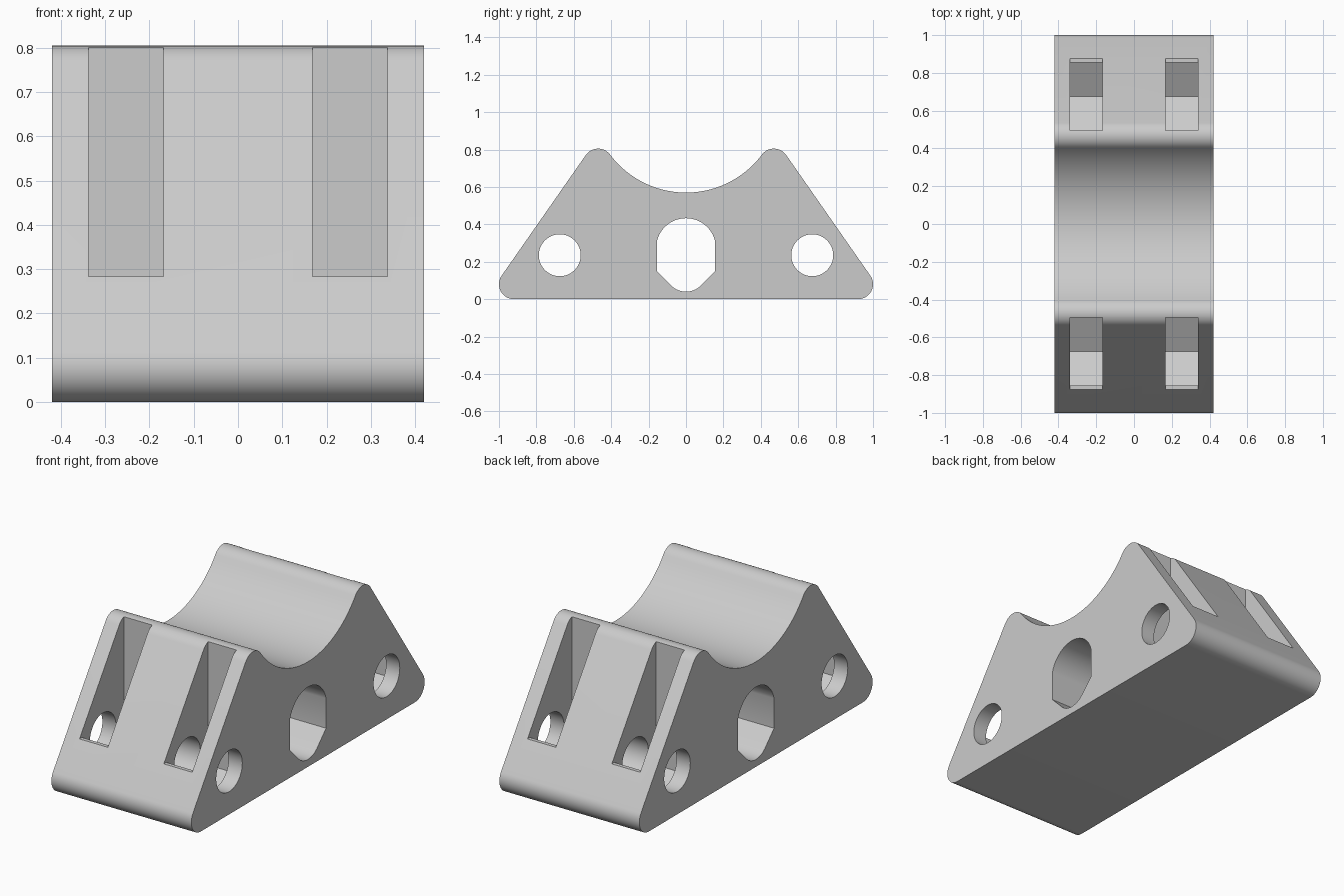
import bpy, bmesh
from math import cos, sin, radians

if "Cube" in bpy.data.objects:
    bpy.data.objects.remove(bpy.data.objects["Cube"])

GREY = (0.6, 0.6, 0.6, 1)
mat = bpy.data.materials.new("light_grey")
mat.use_nodes = True
mat.diffuse_color = GREY
mat.node_tree.nodes["Principled BSDF"].inputs["Base Color"].default_value = GREY


def arc(y, z, r, start, end, n):
    """Points on an arc in the side plane, angles in degrees."""
    angles = [radians(start + (end - start) * i / n) for i in range(n + 1)]
    return [(y + r * cos(a), z + r * sin(a)) for a in angles]


def mirrored(points):
    """Close a half profile by mirroring it across y = 0."""
    return points + [(-y, z) for y, z in reversed(points) if abs(y) > 1e-5]


def prism(name, points, x0, x1):
    """Extrude a side profile along x."""
    bm = bmesh.new()
    face = bm.faces.new([bm.verts.new((x0, y, z)) for y, z in points])
    new = bmesh.ops.extrude_face_region(bm, geom=[face])["geom"]
    bmesh.ops.translate(bm, vec=(x1 - x0, 0, 0),
                        verts=[v for v in new if isinstance(v, bmesh.types.BMVert)])
    bmesh.ops.recalc_face_normals(bm, faces=bm.faces)
    mesh = bpy.data.meshes.new(name)
    bm.to_mesh(mesh)
    bm.free()
    mesh.materials.append(mat)
    obj = bpy.data.objects.new(name, mesh)
    bpy.context.collection.objects.link(obj)
    return obj


# Saddle block: rounded feet, rounded horns and a round cradle
SLOPE = 35
half = arc(0.92, 0.08, 0.08, -90, SLOPE, 16)
half += arc(0.47, 0.725, 0.08, SLOPE, 143, 14)
half += arc(0, 1.0775, 0.5075, -36.9, -90, 24)[1:]
block = prism("saddle_block", mirrored(half), -0.42, 0.42)

# Central passage: round top, straight sides, tapered round bottom
passage = arc(0, 0.152, 0.112, -90, -48, 6)
passage += [(0.155, 0.15)] + arc(0, 0.273, 0.16, 14, 90, 12)
cutters = [prism("passage_cutter", mirrored(passage), -0.6, 0.6)]

# Bolt holes and hexagonal nut pockets opening through both slopes
pocket = [(0.495, 0.131), (0.675, 0.027), (0.855, 0.131), (0.855, 0.283),
          (1.1, 0.283), (1.1, 1), (0.495, 1)]
for side in (-1, 1):
    hole = arc(side * 0.675, 0.235, 0.112, 0, 360, 48)[:-1]
    cutters.append(prism("bolt_hole_cutter", hole, -0.6, 0.6))
    for x in (-0.338, 0.168):
        cutters.append(prism("nut_pocket_cutter",
                             [(side * y, z) for y, z in pocket], x, x + 0.17))

bpy.ops.object.select_all(action="DESELECT")
bpy.context.view_layer.objects.active = block
block.select_set(True)
for cutter in cutters:
    cutter.hide_render = True
    mod = block.modifiers.new("cut", "BOOLEAN")
    mod.operation = "DIFFERENCE"
    mod.solver = "EXACT"
    mod.object = cutter
    bpy.ops.object.modifier_apply(modifier=mod.name)
    bpy.data.objects.remove(cutter)

bpy.ops.object.shade_smooth_by_angle(angle=radians(25))
